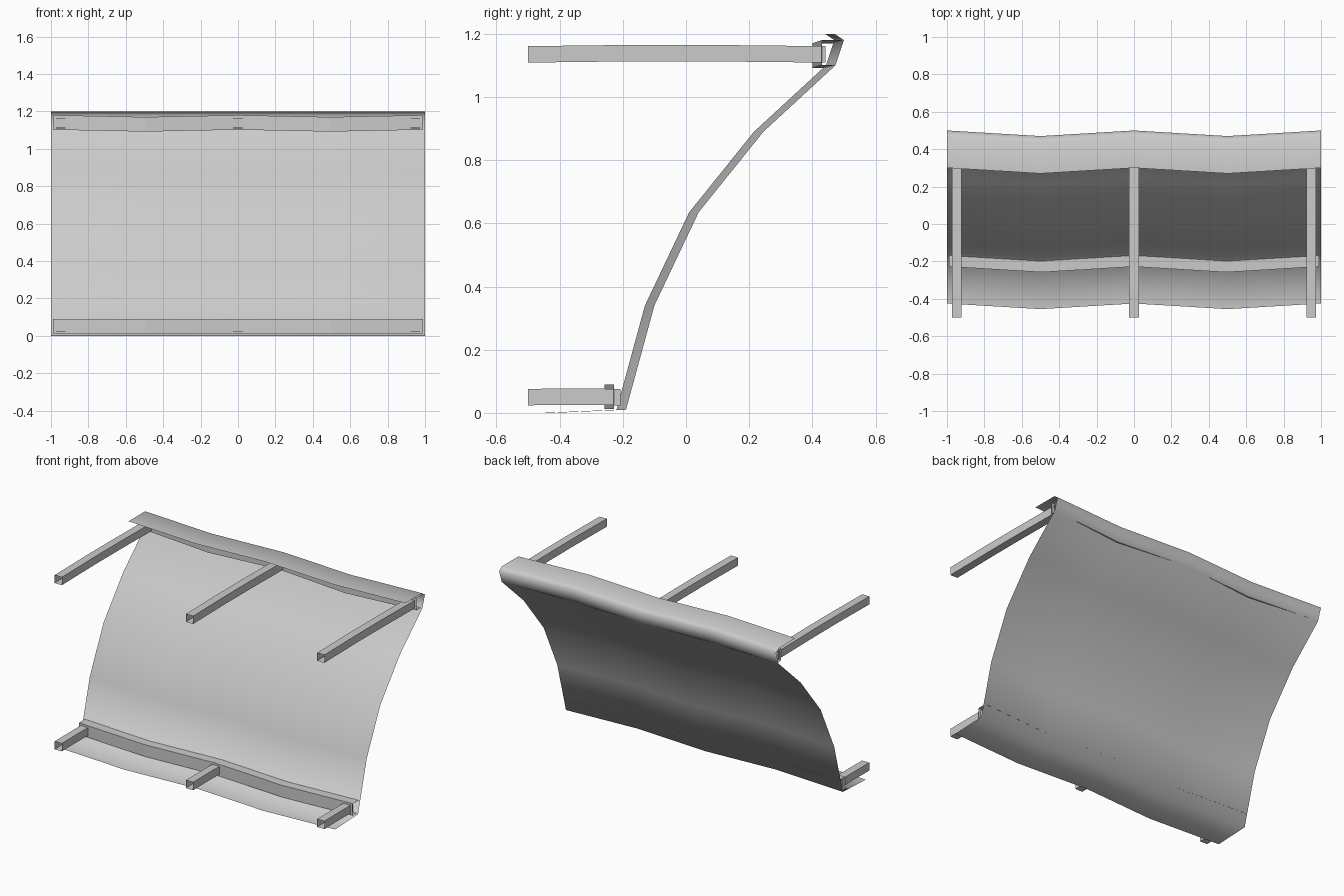
import bpy

cube = bpy.data.objects.get("Cube")
if cube:
    bpy.data.objects.remove(cube, do_unlink=True)

# Single plain grey
grey = bpy.data.materials.new("plain grey")
grey.use_nodes = True
colour = (0.6, 0.6, 0.6, 1)
grey.diffuse_color = colour
grey.node_tree.nodes["Principled BSDF"].inputs["Base Color"].default_value = colour


def loft(name, rings, closed=False, smooth=False):
    """Skin a surface across equal-length rings of points; ends stay open."""
    n = len(rings[0])
    verts = [p for ring in rings for p in ring]
    faces = []
    for r in range(len(rings) - 1):
        for i in range(n if closed else n - 1):
            a, b = r * n + i, r * n + (i + 1) % n
            faces.append((a, b, b + n, a + n))
    mesh = bpy.data.meshes.new(name)
    mesh.from_pydata(verts, [], faces)
    mesh.materials.append(grey)
    mesh.polygons.foreach_set("use_smooth", [smooth] * len(faces))
    obj = bpy.data.objects.new(name, mesh)
    bpy.context.collection.objects.link(obj)
    return obj


def wavy(name, profile, half_length, drop=0.0, smooth=False):
    """Sweep a (y, z) profile along x, swaying forward between the supports."""
    rings = []
    for i in range(-2, 3):
        sway = i % 2
        rings.append([(i / 2 * half_length, y - 0.03 * sway, z - drop * sway)
                      for y, z in profile])
    return loft(name, rings, smooth=smooth)


# Curved sheet with a lip folded forward at the bottom and the top
wavy("curved_sheet", [
    (-0.425, 0.0), (-0.19, 0.01), (-0.10, 0.34), (0.04, 0.635), (0.245, 0.89),
    (0.473, 1.10), (0.5, 1.18), (0.47, 1.2), (0.30, 1.2)], 1.0, smooth=True)

# Channel rails, open towards the sheet
wavy("lower_rail", [(-0.19, 0.013), (-0.228, 0.013), (-0.228, 0.09), (-0.168, 0.09)], 0.988)
wavy("upper_rail", [(0.473, 1.102), (0.43, 1.102), (0.43, 1.18), (0.495, 1.18)], 0.988, drop=0.01)


# Open square tubes reaching forward from the rails, bowed slightly upward
def tube(name, x, z, y_back, bow):
    h = 0.026
    rings = []
    for t, lift in ((0, 0), (0.35, bow), (0.6, bow), (1, 0)):
        y = -0.5 + t * (y_back + 0.5)
        rings.append([(x + sx * h, y, z + lift + sz * h)
                      for sx, sz in ((-1, -1), (-1, 1), (1, 1), (1, -1))])
    loft(name, rings, closed=True)


for side, x in (("right", -0.948), ("middle", 0), ("left", 0.948)):
    tube(f"upper_{side}_arm", x, 1.135, 0.442, 0.004)
    tube(f"lower_{side}_arm", x, 0.05, -0.207, 0.001)
